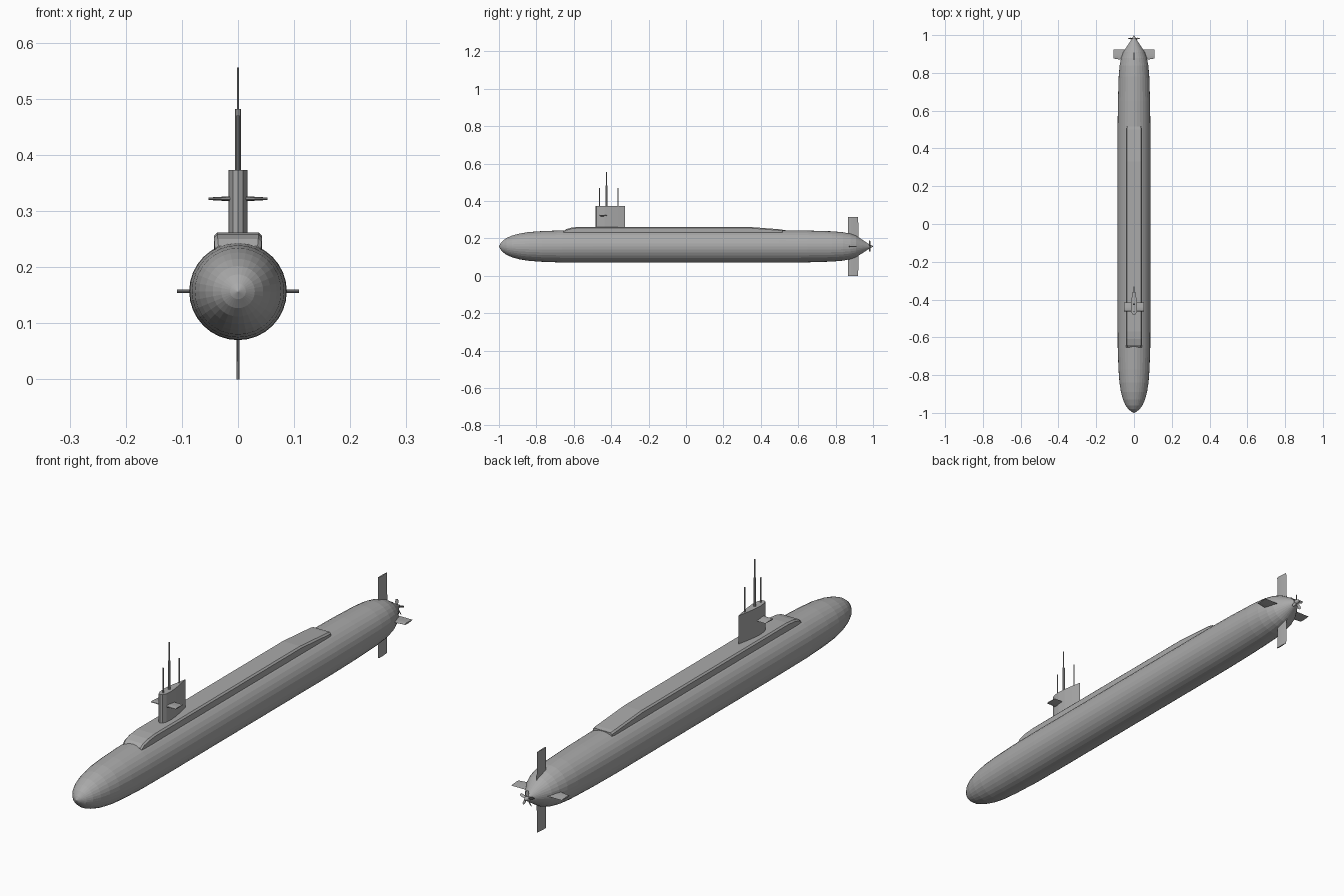
import bpy, bmesh, math
from mathutils import Matrix, Vector

cube = bpy.data.objects.get("Cube")
if cube:
    bpy.data.objects.remove(cube)

grey = bpy.data.materials.new("hull grey")
grey.use_nodes = True
grey.diffuse_color = (0.4, 0.4, 0.4, 1)
grey.node_tree.nodes["Principled BSDF"].inputs["Base Color"].default_value = (0.4, 0.4, 0.4, 1)

AXIS = 0.157  # height of the hull centre line


def finish(name, bm):
    bmesh.ops.remove_doubles(bm, verts=bm.verts, dist=1e-5)
    bmesh.ops.recalc_face_normals(bm, faces=bm.faces)
    mesh = bpy.data.meshes.new(name)
    bm.to_mesh(mesh)
    bm.free()
    mesh.materials.append(grey)
    obj = bpy.data.objects.new(name, mesh)
    bpy.context.collection.objects.link(obj)
    return obj


def loft(name, rings):
    """Skin a list of closed rings and cap both ends."""
    bm = bmesh.new()
    loops = [[bm.verts.new(p) for p in ring] for ring in rings]
    for a, b in zip(loops, loops[1:]):
        for i in range(len(a)):
            j = (i + 1) % len(a)
            bm.faces.new((a[i], a[j], b[j], b[i]))
    bm.faces.new(loops[0])
    bm.faces.new(loops[-1])
    return finish(name, bm)


def lathe(name, profile, sides):
    """Revolve (y, radius) points around the hull centre line."""
    angles = [math.tau * i / sides for i in range(sides)]
    return loft(name, [[(r * math.sin(a), y, AXIS + r * math.cos(a)) for a in angles]
                       for y, r in profile])


def foil(y0, y1, half):
    """Streamlined outline as (thickness, y) points, blunt in front."""
    shape = [(0, 0), (0.03, 0.5), (0.12, 0.85), (0.3, 1), (0.5, 0.85), (0.75, 0.45)]
    side = [(half * w, y0 + (y1 - y0) * t) for t, w in shape]
    return side + [(0, y1)] + [(-w, y) for w, y in reversed(side[1:])]


def mast(name, y, radius, z0, z1):
    bm = bmesh.new()
    bmesh.ops.create_cone(bm, cap_ends=True, segments=10, radius1=radius, radius2=radius,
                          depth=z1 - z0, matrix=Matrix.Translation((0, y, (z0 + z1) / 2)))
    return finish(name, bm)


# Main hull
lathe("hull", [(-1, 0.001), (-0.993, 0.014), (-0.98, 0.03), (-0.96, 0.045), (-0.93, 0.058),
               (-0.89, 0.069), (-0.84, 0.077), (-0.77, 0.082), (-0.66, 0.086), (-0.5, 0.087),
               (0.5, 0.087), (0.65, 0.085), (0.78, 0.081), (0.84, 0.076), (0.88, 0.068),
               (0.91, 0.057), (0.94, 0.038), (0.97, 0.018), (0.98, 0.012)], 32)

# Raised deck casing with chamfered shoulders and a sloping nose
deck = []
for y, top, half in [(-0.655, 0.238, 0.041), (-0.64, 0.25, 0.042), (-0.61, 0.258, 0.043),
                     (-0.57, 0.262, 0.043), (0.33, 0.262, 0.043), (0.5, 0.249, 0.043),
                     (0.517, 0.246, 0.041)]:
    chamfer = 0.006
    deck.append([(-half, y, 0.2), (-half, y, top - chamfer), (-half + chamfer, y, top),
                 (half - chamfer, y, top), (half, y, top - chamfer), (half, y, 0.2)])
loft("deck_casing", deck)

# Sail
loft("sail", [[(w, y, z) for w, y in foil(-0.483, -0.325, 0.017)] for z in (0.24, 0.373)])

# Masts
mast("main_mast", -0.425, 0.0055, 0.36, 0.482)
mast("main_mast_tip", -0.425, 0.0022, 0.48, 0.556)
mast("front_mast", -0.463, 0.0025, 0.36, 0.47)
mast("rear_mast", -0.363, 0.0025, 0.36, 0.47)

# Sail planes and stern planes, one per side
for side, label in ((1, "left"), (-1, "right")):
    loft(label + "_sail_plane",
         [[(side * x, y, 0.322 + w) for w, y in foil(-0.463, -0.415, h)]
          for x, h in ((0.005, 0.005), (0.053, 0.0022))])
    loft(label + "_stern_plane",
         [[(side * x, y, AXIS + w) for w, y in foil(y0, 0.925, 0.003)]
          for x, y0 in ((0.02, 0.862), (0.109, 0.876))])

# Rudders
for name, z in (("upper_rudder", 0.315), ("lower_rudder", 0.0)):
    loft(name, [[(w, y, h) for w, y in foil(0.866, y1, 0.003)]
                for h, y1 in ((AXIS, 0.925), (z, 0.92))])

# Propeller hub and pitched blades
lathe("propeller_hub", [(0.965, 0.011), (0.985, 0.009), (0.994, 0.005), (1.0, 0.0008)], 12)
bm = bmesh.new()
for i in range(5):
    turn = (Matrix.Translation((0, 0.982, AXIS)) @ Matrix.Rotation(math.tau * i / 5, 4, 'Y')
            @ Matrix.Rotation(math.radians(35), 4, 'Z'))
    outline = [(-0.003, 0.004), (-0.006, 0.02), (-0.004, 0.031),
               (0.004, 0.031), (0.006, 0.02), (0.003, 0.004)]
    front, back = ([bm.verts.new(turn @ Vector((x, t, z))) for x, z in outline]
                   for t in (-0.0008, 0.0008))
    bm.faces.new(front)
    bm.faces.new(back)
    for j in range(6):
        k = (j + 1) % 6
        bm.faces.new((front[j], front[k], back[k], back[j]))
finish("propeller_blades", bm)
